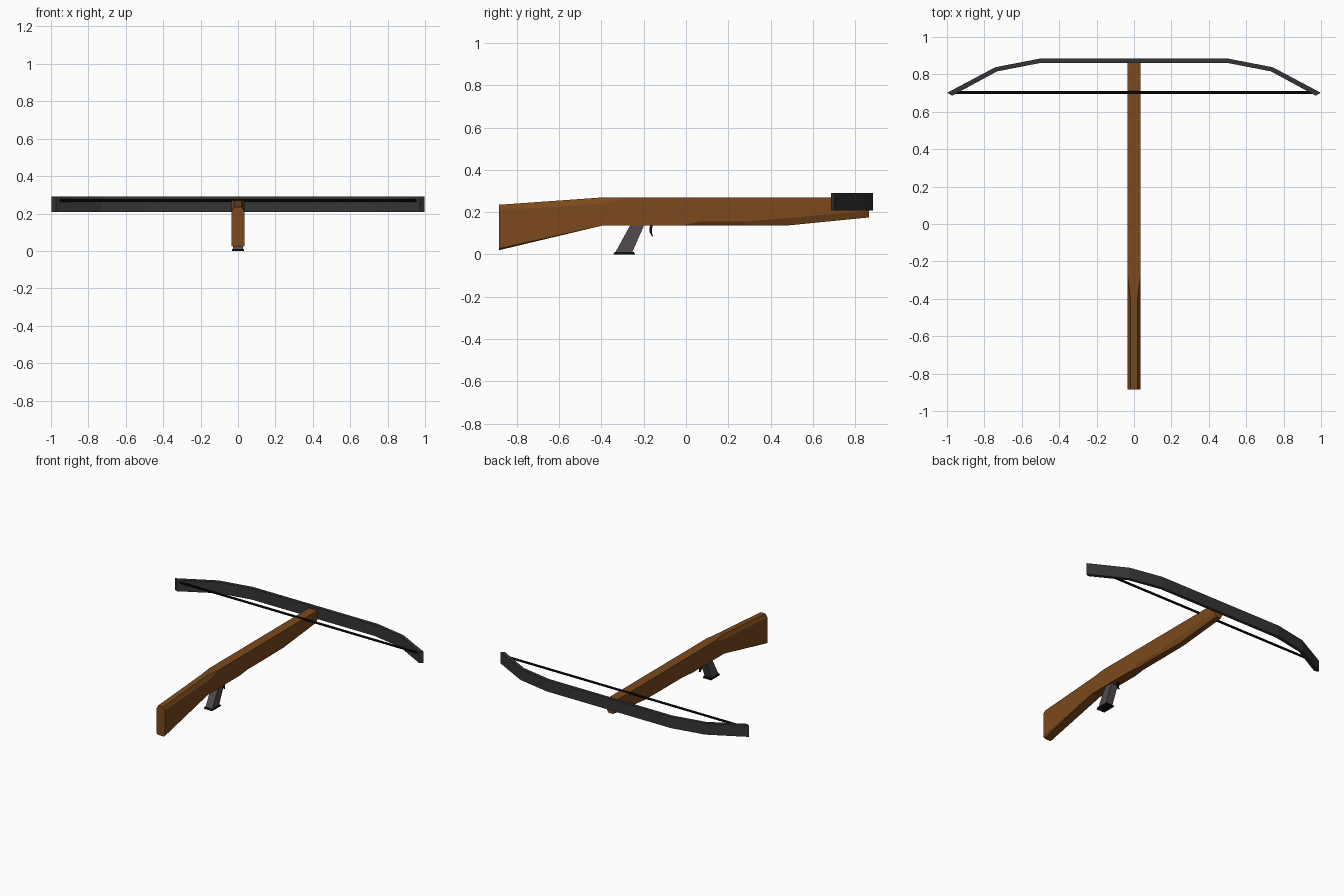
import bpy, bmesh
from mathutils import Vector

if "Cube" in bpy.data.objects:
    bpy.data.objects.remove(bpy.data.objects["Cube"])


def material(name, rgb):
    m = bpy.data.materials.new(name)
    m.diffuse_color = (*rgb, 1)
    m.use_nodes = True
    m.node_tree.nodes["Principled BSDF"].inputs["Base Color"].default_value = m.diffuse_color
    return m


wood = material("wood", (0.20, 0.068, 0.012))
steel = material("dark_steel", (0.035, 0.035, 0.035))
black = material("black", (0.004, 0.004, 0.004))
grey = material("grip_grey", (0.085, 0.07, 0.08))


def loft(name, rings, mat):
    """Skin equal-length rings of points and cap both ends."""
    bm = bmesh.new()
    vs = [[bm.verts.new(p) for p in r] for r in rings]
    n = len(rings[0])
    for a, b in zip(vs, vs[1:]):
        for i in range(n):
            j = (i + 1) % n
            bm.faces.new((a[i], a[j], b[j], b[i]))
    bm.faces.new(vs[0])
    bm.faces.new(vs[-1])
    bmesh.ops.remove_doubles(bm, verts=bm.verts, dist=1e-5)
    bmesh.ops.recalc_face_normals(bm, faces=bm.faces)
    me = bpy.data.meshes.new(name)
    bm.to_mesh(me)
    bm.free()
    me.materials.append(mat)
    ob = bpy.data.objects.new(name, me)
    bpy.context.collection.objects.link(ob)
    return ob


def section(y, bottom, top, cb, ct, w=0.034):
    """Stock cross-section; cb and ct are (inset, height) of the corner chamfers."""
    half = [(w - cb[0], bottom), (w, bottom + cb[1]),
            (w, top - ct[1]), (w - ct[0], top)]
    pts = half + [(-x, z) for x, z in reversed(half)]
    return [(x, y, z) for x, z in pts]


def rect(y0, y1, z, w):
    return [(-w, y0, z), (w, y0, z), (w, y1, z), (-w, y1, z)]


# Wooden stock: chamfered along the top of the butt and under the fore end
none = (0.0, 0.0)
loft("stock", [
    section(-0.885, 0.02, 0.235, (0.010, 0.008), (0.014, 0.025)),
    section(-0.39, 0.138, 0.27, none, (0.014, 0.03)),
    section(-0.28, 0.138, 0.27, none, none),
    section(-0.02, 0.138, 0.27, none, none),
    section(0.07, 0.138, 0.27, (0.012, 0.018), none),
    section(0.28, 0.138, 0.27, (0.012, 0.018), none),
    section(0.49, 0.138, 0.27, (0.014, 0.035), none),
    section(0.865, 0.175, 0.27, (0.014, 0.032), none),
], wood)

# Bow limbs: a flat band bent at mirrored stations (outer xy, inner xy)
right = [((0.50, 0.885), (0.495, 0.862)),
         ((0.742, 0.838), (0.732, 0.816)),
         ((0.998, 0.702), (0.972, 0.686))]
left = [((-o[0], o[1]), (-i[0], i[1])) for o, i in reversed(right)]
loft("bow", [[(*o, 0.208), (*o, 0.29), (*i, 0.29), (*i, 0.208)]
             for o, i in left + right], steel)

# Bowstring
bpy.ops.mesh.primitive_cylinder_add(vertices=8, radius=0.008, depth=1.91,
                                    location=(0, 0.702, 0.27),
                                    rotation=(0, 1.570796, 0))
string = bpy.context.object
string.name = "bowstring"
string.data.materials.append(black)

# Slanted hand grip with a black base plate
loft("grip", [rect(-0.26, -0.195, 0.145, 0.027),
              rect(-0.335, -0.255, 0.009, 0.027)], grey)
loft("grip_base", [rect(-0.337, -0.247, 0.011, 0.033),
                   rect(-0.344, -0.240, 0.0, 0.033)], black)

# Curved trigger blade
path = [(-0.162, 0.145, 0.006), (-0.167, 0.122, 0.006),
        (-0.167, 0.105, 0.005), (-0.158, 0.084, 0.002)]
loft("trigger", [rect(y - t, y + t, z, 0.007) for y, z, t in path], black)
